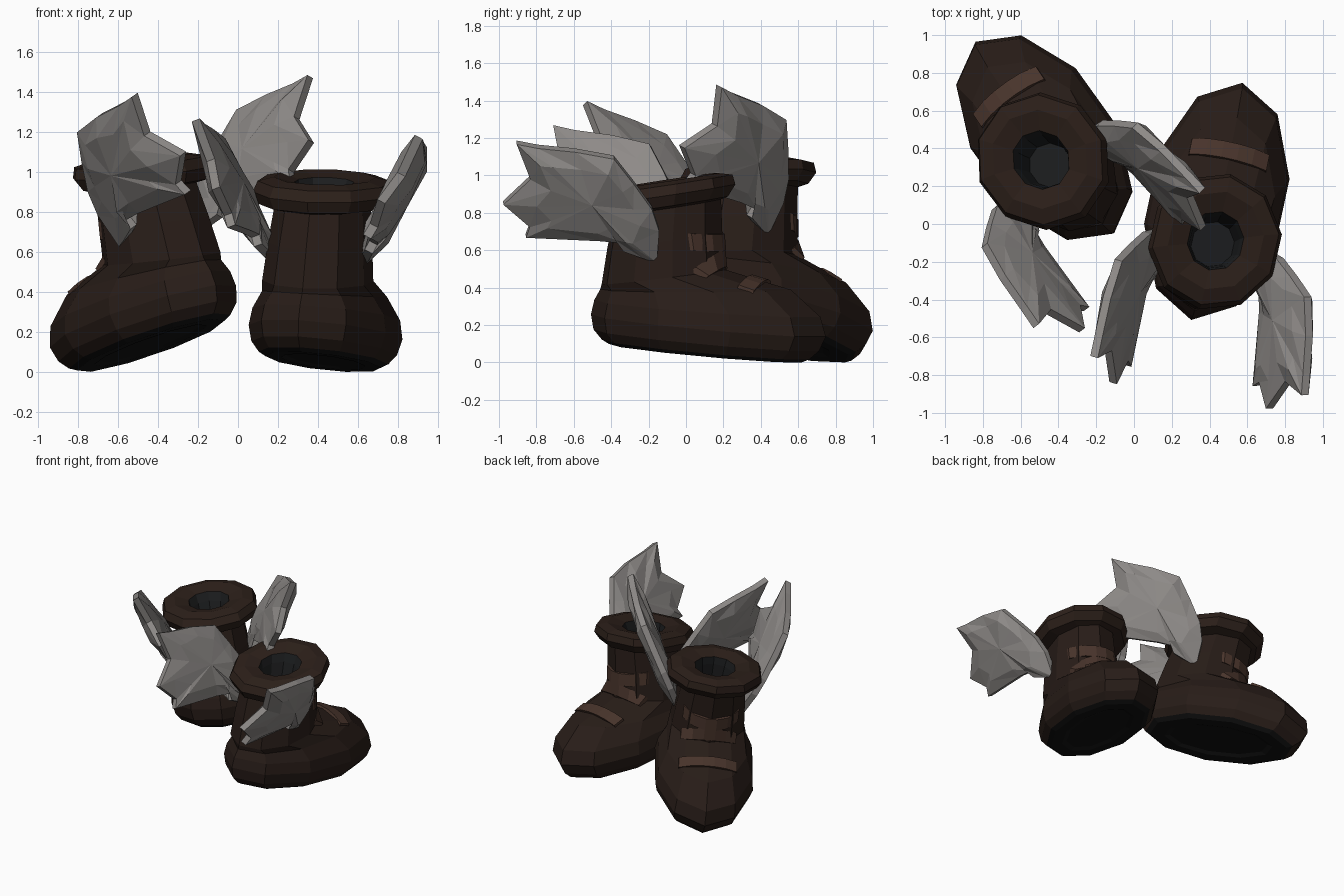
import bpy, bmesh, math, random
from mathutils import Vector, Matrix
from mathutils.bvhtree import BVHTree

if "Cube" in bpy.data.objects:
    bpy.data.objects.remove(bpy.data.objects["Cube"])

SIDES = 10


def material(name, r, g, b):
    m = bpy.data.materials.new(name)
    m.diffuse_color = (r, g, b, 1)
    m.use_nodes = True
    m.node_tree.nodes["Principled BSDF"].inputs["Base Color"].default_value = m.diffuse_color
    return m


LEATHER = material("dark_leather", 0.021, 0.012, 0.009)
TRIM = material("trim_leather", 0.025, 0.014, 0.010)
STRAP = material("strap_leather", 0.065, 0.034, 0.024)
BLACK = material("sole_black", 0.006, 0.006, 0.006)
LINING = material("lining", 0.012, 0.013, 0.014)
FEATHER = material("feather_grey", 0.27, 0.255, 0.245)


def add_object(name, bm, mat, matrix):
    bmesh.ops.recalc_face_normals(bm, faces=bm.faces)
    me = bpy.data.meshes.new(name)
    bm.to_mesh(me)
    bm.free()
    me.transform(matrix)
    me.materials.append(mat)
    ob = bpy.data.objects.new(name, me)
    bpy.context.collection.objects.link(ob)
    return ob


def loft(rings, cap_end=False):
    """Skin ellipse rings given as (z, y centre, half length, half width, slope)."""
    bm = bmesh.new()
    loops = []
    for z, yc, a, w, s in rings:
        loop = []
        for k in range(SIDES):
            t = 2 * math.pi * k / SIDES
            y = a * math.cos(t)
            loop.append(bm.verts.new((w * math.sin(t), yc + y, z + s * y)))
        loops.append(loop)
    for lo, hi in zip(loops, loops[1:]):
        for k in range(SIDES):
            j = (k + 1) % SIDES
            bm.faces.new((lo[k], lo[j], hi[j], hi[k]))
    if cap_end:
        bm.faces.new(loops[-1])
    return bm


# Foot and shaft, sole, collar and lining cross-sections
BODY = [(0.02, 0.27, 0.57, 0.31, 0), (0.07, 0.27, 0.62, 0.35, 0),
        (0.15, 0.275, 0.645, 0.37, 0), (0.24, 0.262, 0.62, 0.355, 0.02),
        (0.335, 0.19, 0.52, 0.30, 0.09), (0.385, 0.01, 0.335, 0.275, 0.21),
        (0.58, 0.0, 0.31, 0.258, 0.23), (0.79, 0.0, 0.285, 0.235, 0.24)]
SOLE = [(0.02, 0.27, 0.57, 0.31, 0), (0.0, 0.27, 0.53, 0.275, 0),
        (0.0, 0.27, 0.42, 0.2, 0), (0.012, 0.27, 0.38, 0.17, 0)]
COLLAR = [(0.755, 0, 0.27, 0.23, 0.24), (0.77, 0, 0.325, 0.325, 0.24),
          (0.83, 0, 0.36, 0.355, 0.24), (0.885, 0, 0.34, 0.335, 0.24),
          (0.905, 0, 0.26, 0.255, 0.24), (0.88, 0, 0.155, 0.15, 0.24)]
HOLE = [(0.88, 0, 0.155, 0.15, 0.24), (0.82, 0, 0.14, 0.135, 0.22),
        (0.66, 0, 0.12, 0.115, 0.15)]

# Straps: start point of the centre line, inward direction, half width, half span
STRAPS = [("shaft_strap", (0, 1, 0.6), (0, -1, 0), 0.045, 0.2),
          ("ankle_strap", (0, 0.9, 1.06), (0, -0.72, -0.69), 0.04, 0.2),
          ("instep_strap", (0, 0.74, 1.0), (0, -0.35, -0.94), 0.045, 0.21)]

# Wing outline: (along the span, upwards)
WING = [(0.0, -0.27), (0.07, -0.25), (0.18, -0.21), (0.17, -0.16), (0.31, -0.15),
        (0.72, -0.145), (0.70, -0.08), (0.85, 0.05), (0.70, 0.21), (0.78, 0.42),
        (0.66, 0.40), (0.45, 0.385), (0.24, 0.35), (0.13, 0.2), (0.03, 0.05),
        (-0.01, -0.08)]


def make_strap(bvh, start, direction, half, span):
    d = Vector(direction).normalized()
    side = Vector((1, 0, 0)).cross(d)
    bm = bmesh.new()
    cols = []
    for i in range(6):
        x = -span + 2 * span * i / 5
        # use one depth per column so the strap lies evenly
        col = []
        for e in (-half, half):
            o = Vector(start) + Vector((x, 0, 0)) + side * e
            hit = bvh.ray_cast(o, d)[0]
            col += [bm.verts.new(hit - d * 0.02), bm.verts.new(hit + d * 0.015)]
        cols.append(col)
    order = (0, 2, 3, 1)
    for a, b in zip(cols, cols[1:]):
        for m, n in zip(order, order[1:] + order[:1]):
            bm.faces.new((a[m], a[n], b[n], b[m]))
    for c in (cols[0], cols[-1]):
        bm.faces.new([c[m] for m in order])
    return bm


def make_wing(root, span, up, bend, seed):
    """Thick feathered blade that curves back towards the boot."""
    rnd = random.Random(seed)
    s = Vector(span).normalized()
    t = Vector(up).normalized()
    n = s.cross(t).normalized()
    mid = Vector((0.36, 0.09))
    bm = bmesh.new()

    def vert(p, h):
        curve = Vector((-math.copysign(bend, root[0]) * p[0] ** 2, 0, 0))
        return bm.verts.new(Vector(root) + s * p[0] + t * p[1] + n * h + curve)

    rims = []
    count = len(WING)
    for sign in (1, -1):
        rim = [vert(p, sign * 0.022) for p in WING]
        inner = [vert(mid.lerp(Vector(p), rnd.uniform(0.55, 0.75)),
                      sign * rnd.uniform(0.04, 0.07)) for p in WING]
        hub = vert(mid, sign * 0.07)
        for k in range(count):
            j = (k + 1) % count
            bm.faces.new((rim[k], rim[j], inner[j]))
            bm.faces.new((rim[k], inner[j], inner[k]))
            bm.faces.new((inner[k], inner[j], hub))
        rims.append(rim)
    for k in range(count):
        j = (k + 1) % count
        bm.faces.new((rims[0][k], rims[0][j], rims[1][j], rims[1][k]))
    return bm


def make_boot(label, origin, toe, up):
    u = Vector(up).normalized()
    d = Vector(toe)
    d = (d - u * d.dot(u)).normalized()
    r = d.cross(u)
    m = Matrix((r, d, u)).transposed().to_4x4()
    m.translation = Vector(origin)

    body = loft(BODY)
    bvh = BVHTree.FromBMesh(body)
    parts = [add_object(label + "_boot_body", body, LEATHER, m),
             add_object(label + "_sole", loft(SOLE, cap_end=True), BLACK, m),
             add_object(label + "_collar", loft(COLLAR), TRIM, m),
             add_object(label + "_lining", loft(HOLE, cap_end=True), LINING, m)]
    # the lining is seen from inside the opening
    parts[-1].data.flip_normals()
    for name, start, direction, half, span in STRAPS:
        parts.append(add_object(label + "_" + name,
                                make_strap(bvh, start, direction, half, span), STRAP, m))
    wings = (("outer", (0.33, 0.02, 0.73), (0.27, -0.95, -0.05), (0.41, 0.03, 0.9), 0.15),
             ("inner", (-0.34, 0.0, 0.73), (-0.1, -0.99, -0.03), (-0.37, 0.03, 0.9), 0.11))
    for seed, (name, root, span, tip, bend) in enumerate(wings):
        parts.append(add_object(label + "_" + name + "_wing",
                                make_wing(root, span, tip, bend, seed + 3), FEATHER, m))
    # rest the boot on the floor
    low = min(v.co.z for p in parts for v in p.data.vertices)
    for p in parts:
        p.data.transform(Matrix.Translation((0, 0, -low)))


make_boot("right", (0.37, -0.16, 0.07), (0.21, 0.97, -0.08), (0.07, 0.08, 0.99))
make_boot("left", (-0.285, 0.22, 0.18), (-0.58, 0.80, -0.2), (-0.235, 0.135, 0.96))
